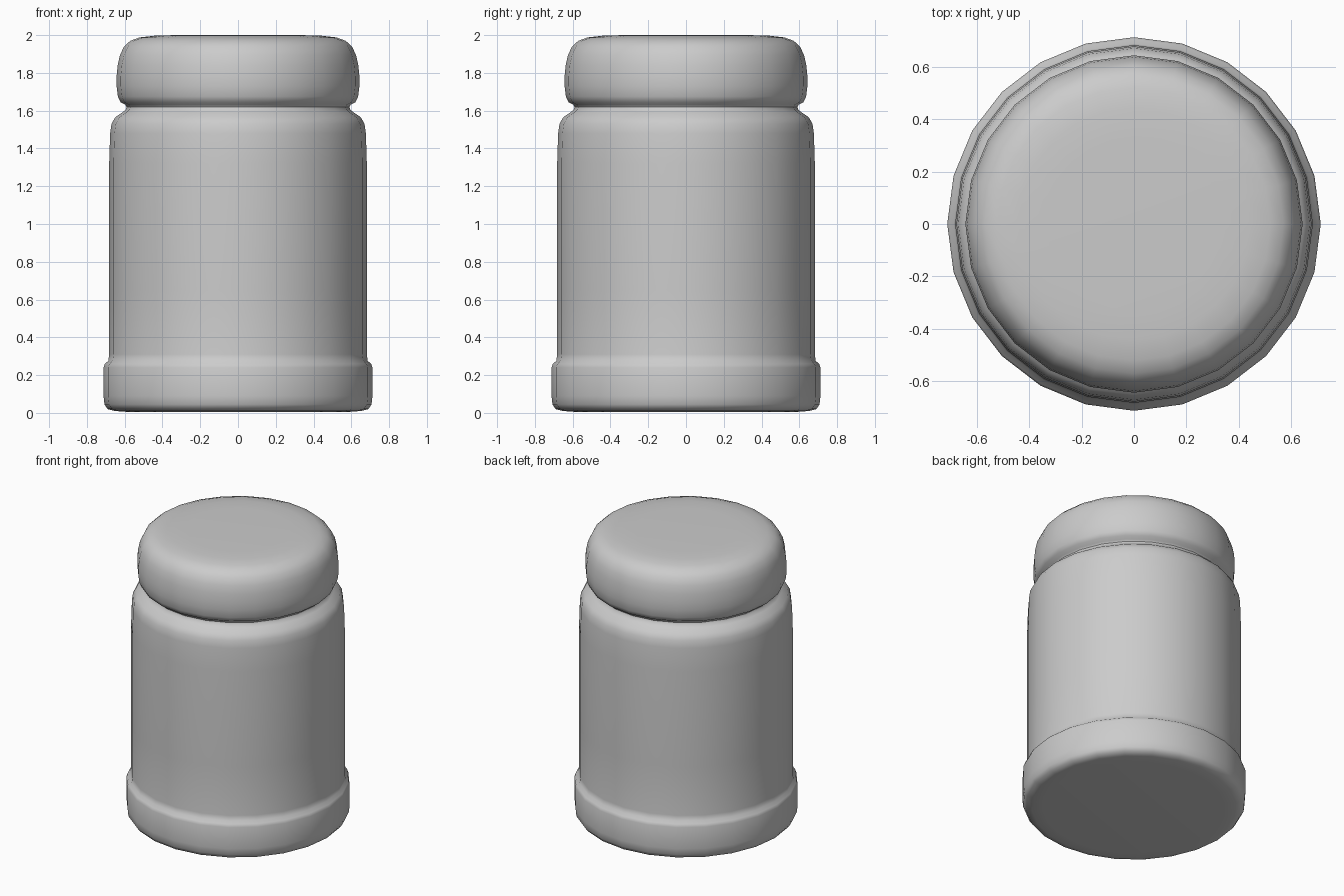
import bpy, bmesh
from math import cos, sin, tau, radians

if "Cube" in bpy.data.objects:
    bpy.data.objects.remove(bpy.data.objects["Cube"])

SIDES = 24


def lathe(name, profile):
    """Revolve (radius, z) points around z; a radius of 0 closes to a pole."""
    bm = bmesh.new()
    rings = []
    for r, z in profile:
        if r == 0:
            rings.append([bm.verts.new((0, 0, z))] * SIDES)
        else:
            rings.append([bm.verts.new((r * cos(tau * i / SIDES), r * sin(tau * i / SIDES), z))
                          for i in range(SIDES)])
    for low, high in zip(rings, rings[1:]):
        for i in range(SIDES):
            j = (i + 1) % SIDES
            quad = [low[i], low[j], high[j], high[i]]
            bm.faces.new(list(dict.fromkeys(quad)))
    bmesh.ops.recalc_face_normals(bm, faces=bm.faces[:])
    mesh = bpy.data.meshes.new(name)
    bm.to_mesh(mesh)
    bm.free()
    obj = bpy.data.objects.new(name, mesh)
    bpy.context.collection.objects.link(obj)
    bpy.ops.object.select_all(action='DESELECT')
    obj.select_set(True)
    bpy.context.view_layer.objects.active = obj
    bpy.ops.object.shade_smooth_by_angle(angle=radians(60))
    return obj


# Jar body: stepped foot band, straight wall, rounded shoulder up to the neck groove
lathe("jar_body", [
    (0, 0.005), (0.58, 0.005), (0.65, 0.01), (0.69, 0.02), (0.707, 0.045),
    (0.712, 0.09), (0.712, 0.24), (0.705, 0.26), (0.687, 0.275), (0.682, 0.31),
    (0.682, 0.65), (0.682, 1.32), (0.677, 1.48), (0.67, 1.53), (0.65, 1.565),
    (0.61, 1.592), (0.593, 1.608), (0.59, 1.62)])

# Lid: pillow-shaped cap sitting in the neck groove
lathe("lid", [
    (0.59, 1.62), (0.597, 1.632), (0.622, 1.645), (0.636, 1.675), (0.643, 1.73),
    (0.643, 1.78), (0.637, 1.84), (0.625, 1.895), (0.603, 1.94), (0.57, 1.97),
    (0.52, 1.988), (0.44, 1.997), (0.33, 2.0), (0, 2.0)])
